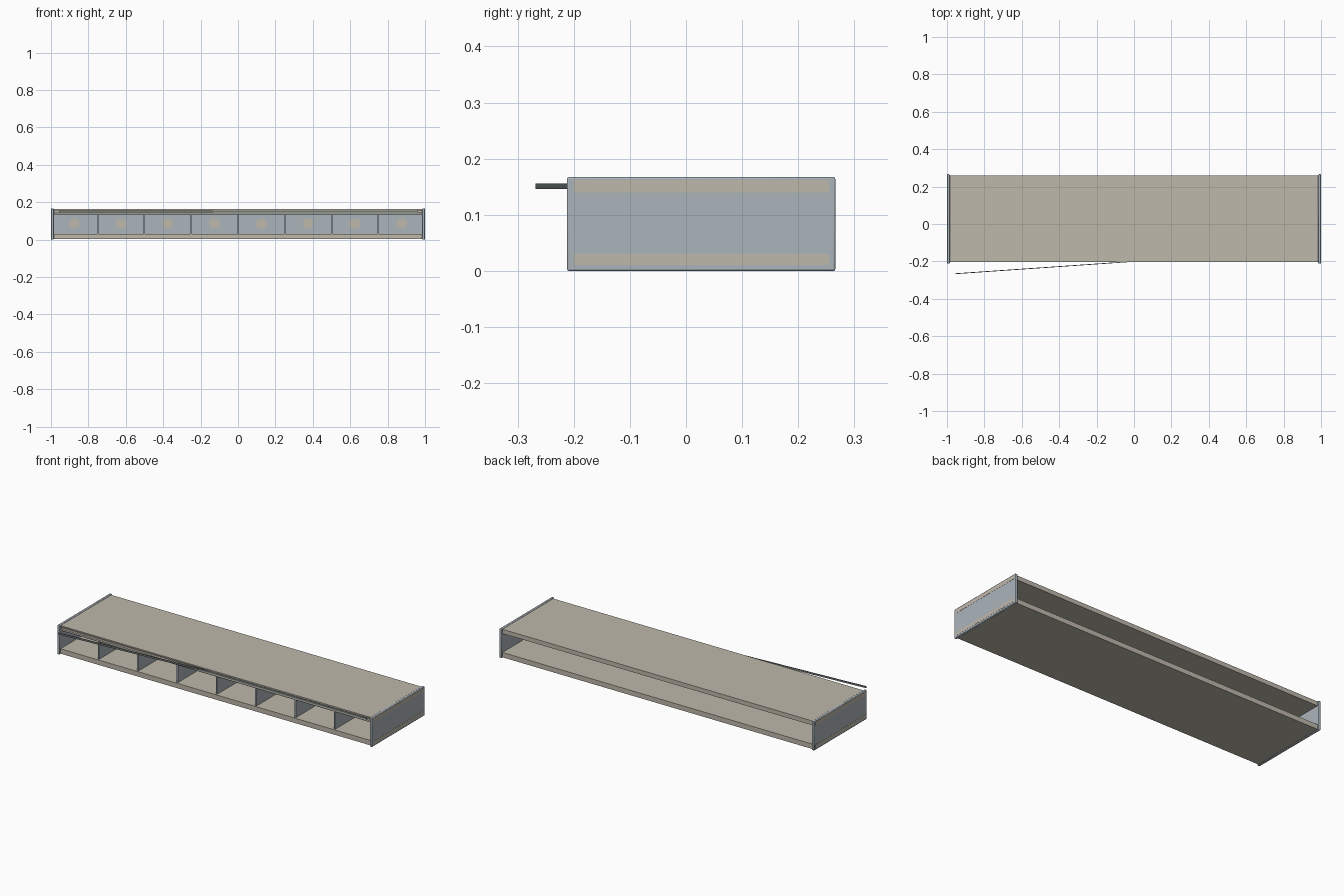
import bpy, math

cube = bpy.data.objects.get("Cube")
if cube:
    bpy.data.objects.remove(cube, do_unlink=True)


def material(name, color):
    mat = bpy.data.materials.new(name)
    mat.use_nodes = True
    mat.diffuse_color = (*color, 1)
    mat.node_tree.nodes["Principled BSDF"].inputs["Base Color"].default_value = (*color, 1)
    return mat


beige = material("warm beige", (0.52, 0.48, 0.41))
blue_grey = material("blue grey", (0.41, 0.46, 0.50))
dark_grey = material("dark grey", (0.17, 0.19, 0.19))


def box(name, mat, x, y, z, bevel=0.0):
    """Box spanning the given (low, high) ranges."""
    ranges = (x, y, z)
    bpy.ops.mesh.primitive_cube_add(size=1, location=[(a + b) / 2 for a, b in ranges])
    obj = bpy.context.object
    obj.name = name
    obj.scale = [b - a for a, b in ranges]
    bpy.ops.object.transform_apply(location=False, rotation=False, scale=True)
    obj.data.materials.append(mat)
    if bevel:
        mod = obj.modifiers.new("soft edges", "BEVEL")
        mod.width = bevel
        mod.segments = 2
        bpy.ops.object.shade_smooth_by_angle()
    return obj


def slab(name, profile):
    """Extrude a (y, z) outline along the full width between the sides."""
    half = 0.988
    n = len(profile)
    verts = [(x, y, z) for x in (-half, half) for y, z in profile]
    faces = [(i, i + n, (i + 1) % n + n, (i + 1) % n) for i in range(n)]
    faces += [tuple(range(n)), tuple(reversed(range(n, 2 * n)))]
    mesh = bpy.data.meshes.new(name)
    mesh.from_pydata(verts, [], faces)
    mesh.materials.append(beige)
    obj = bpy.data.objects.new(name, mesh)
    bpy.context.collection.objects.link(obj)


# Top board with a groove along its front edge, and plain bottom board
front, back, groove = -0.203, 0.258, -0.19
slab("top_board", [(front, 0.139), (back, 0.139), (back, 0.164), (front, 0.164),
                   (front, 0.157), (groove, 0.157), (groove, 0.146), (front, 0.146)])
slab("bottom_board", [(front, 0.003), (back, 0.003), (back, 0.031), (front, 0.031)])

# Side panels with the board ends showing as thin strips
for side, s in (("left", 1), ("right", -1)):
    box(side + "_side_panel", blue_grey, sorted((s * 0.985, s * 0.9992)),
        (-0.212, 0.266), (0, 0.167), 0.003)
    for level, z in (("top", (0.14, 0.162)), ("bottom", (0.01, 0.03))):
        box(f"{side}_{level}_end_strip", beige, sorted((s * 0.998, s)), (-0.2, 0.255), z)

# Partition across the middle and the front dividers
box("middle_partition", blue_grey, (-0.986, 0.986), (0.022, 0.032), (0.03, 0.14))
for i in range(7):
    x = -0.75 + i * 0.25
    box(f"divider_{i + 1}", blue_grey, (x - 0.004, x + 0.004), (-0.195, 0.023), (0.03, 0.14))

# Round cable caps, one for each compartment
for i in range(8):
    bpy.ops.mesh.primitive_cylinder_add(vertices=32, radius=0.028, depth=0.014,
                                        location=(-0.875 + i * 0.25, 0.027, 0.086),
                                        rotation=(math.pi / 2, 0, 0))
    cap = bpy.context.object
    cap.name = f"cable_cap_{i + 1}"
    cap.data.materials.append(beige)

# Thin rail below the top board
box("front_rail", dark_grey, (-0.985, 0.985), (-0.2, -0.194), (0.134, 0.14))

# Two slim bars in the groove: one closed, one swung open
box("closed_bar", dark_grey, (0.0, 0.96), (-0.204, -0.2), (0.146, 0.156))
start, end = (0.0, -0.2), (-0.958, -0.266)
length = math.dist(start, end)
open_bar = box("open_bar", dark_grey, (-length / 2, length / 2), (-0.002, 0.002), (0.146, 0.156))
open_bar.location.x = (start[0] + end[0]) / 2
open_bar.location.y = (start[1] + end[1]) / 2
open_bar.rotation_euler.z = math.atan2(start[1] - end[1], start[0] - end[0])
